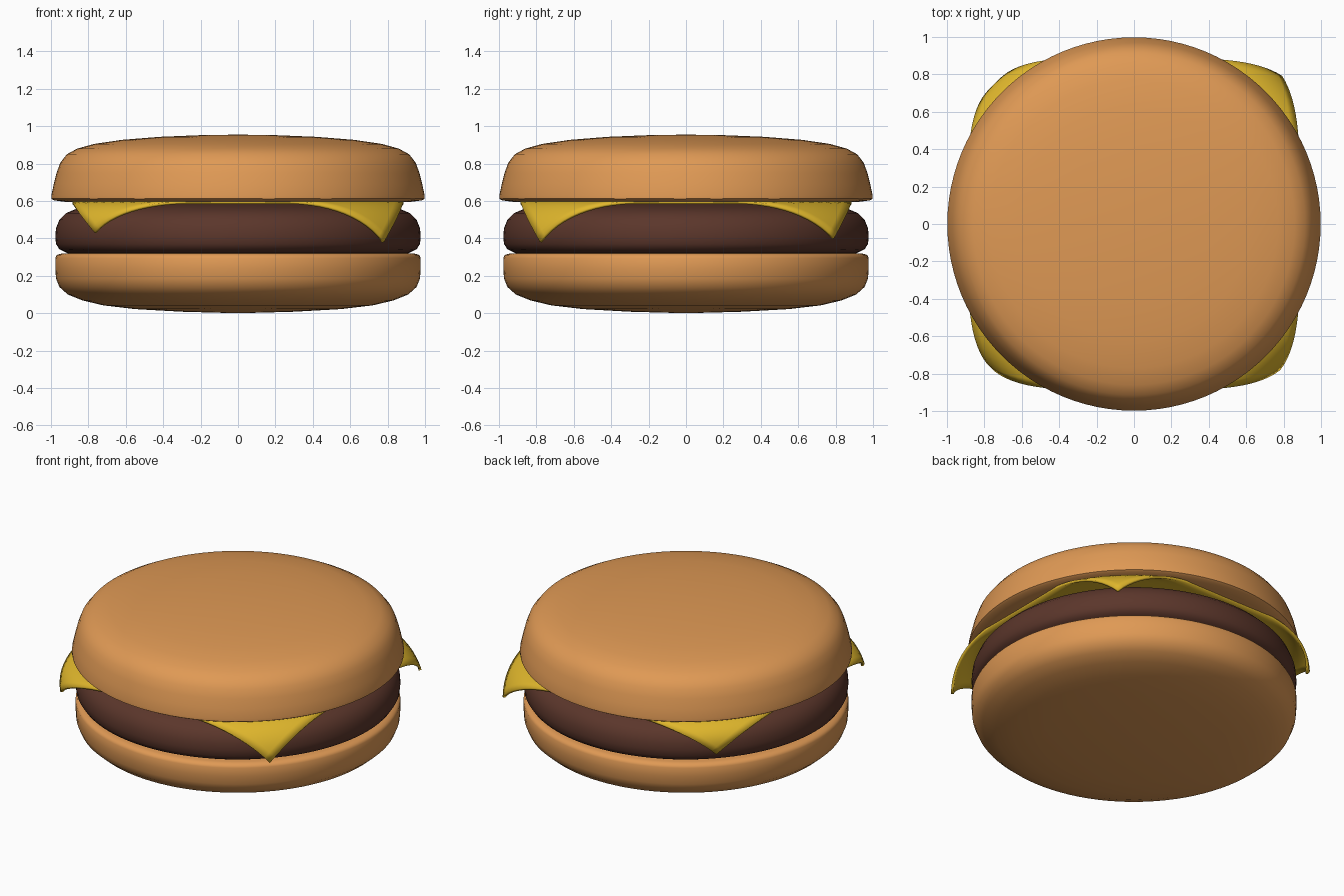
import bpy, bmesh, math

if "Cube" in bpy.data.objects:
    bpy.data.objects.remove(bpy.data.objects["Cube"])


def material(name, rgb):
    m = bpy.data.materials.new(name)
    m.diffuse_color = (*rgb, 1)
    m.use_nodes = True
    m.node_tree.nodes["Principled BSDF"].inputs["Base Color"].default_value = m.diffuse_color
    return m


def finish(bm, name, mat, angle):
    bmesh.ops.recalc_face_normals(bm, faces=bm.faces)
    me = bpy.data.meshes.new(name)
    bm.to_mesh(me)
    bm.free()
    me.materials.append(mat)
    ob = bpy.data.objects.new(name, me)
    bpy.context.collection.objects.link(ob)
    bpy.ops.object.select_all(action='DESELECT')
    ob.select_set(True)
    bpy.context.view_layer.objects.active = ob
    bpy.ops.object.shade_smooth_by_angle(angle=math.radians(angle))
    return ob


def lathe(name, profile, mat, steps=96):
    """Spin an (r, z) profile, starting and ending on the axis."""
    bm = bmesh.new()
    vs = [bm.verts.new((r, 0, z)) for r, z in profile]
    es = [bm.edges.new(p) for p in zip(vs, vs[1:])]
    bmesh.ops.spin(bm, geom=vs + es, cent=(0, 0, 0), axis=(0, 0, 1),
                   angle=2 * math.pi, steps=steps, use_duplicate=False)
    bmesh.ops.remove_doubles(bm, verts=bm.verts, dist=1e-4)
    return finish(bm, name, mat, 50)


bun = material("bun", (0.74, 0.32, 0.09))
meat = material("meat", (0.105, 0.037, 0.024))
yellow = material("cheese", (0.74, 0.47, 0.025))

# Bottom bun
lathe("bottom_bun", [(0, 0.0), (0.3, 0.008), (0.55, 0.022), (0.72, 0.042), (0.83, 0.068),
                     (0.91, 0.1), (0.955, 0.14), (0.973, 0.185), (0.977, 0.24), (0.977, 0.295),
                     (0.968, 0.312), (0.94, 0.32), (0.8, 0.323), (0, 0.323)], bun)

# Patty
lathe("patty", [(0, 0.318), (0.85, 0.318), (0.915, 0.323), (0.955, 0.342), (0.973, 0.37),
                (0.977, 0.41), (0.973, 0.455), (0.955, 0.5), (0.92, 0.535), (0.86, 0.56),
                (0.76, 0.577), (0.55, 0.586), (0, 0.588)], meat)

# Top bun
lathe("top_bun", [(0, 0.592), (0.8, 0.592), (0.93, 0.596), (0.985, 0.604), (0.998, 0.612),
                  (0.998, 0.63), (0.985, 0.69), (0.97, 0.75), (0.95, 0.805), (0.915, 0.85),
                  (0.86, 0.88), (0.77, 0.905), (0.62, 0.927), (0.42, 0.943), (0.2, 0.952),
                  (0, 0.955)], bun)

# Cheese slice: square sheet whose corners droop beyond the patty
HALF, START = 0.885, 0.93
LONGEST = HALF * math.sqrt(2) - START
corners = {(1, 1): (1.12, 0.2), (1, -1): (1.105, 0.22),
           (-1, -1): (1.085, 0.17), (-1, 1): (1.05, 0.19)}
bm = bmesh.new()
bmesh.ops.create_grid(bm, x_segments=36, y_segments=36, size=HALF)
for v in bm.verts:
    x, y, _ = v.co
    r = math.hypot(x, y)
    v.co.z = 0.601
    if r > START:
        reach, drop = corners[(1 if x > 0 else -1, 1 if y > 0 else -1)]
        t = (r - START) / LONGEST
        loss = START + LONGEST - reach
        k = (r - loss * t * t) / r
        v.co = (x * k, y * k, 0.601 - drop * t ** 1.45)
cheese = finish(bm, "cheese_slice", yellow, 40)
mod = cheese.modifiers.new("thickness", 'SOLIDIFY')
mod.thickness = 0.016
mod.offset = -1
